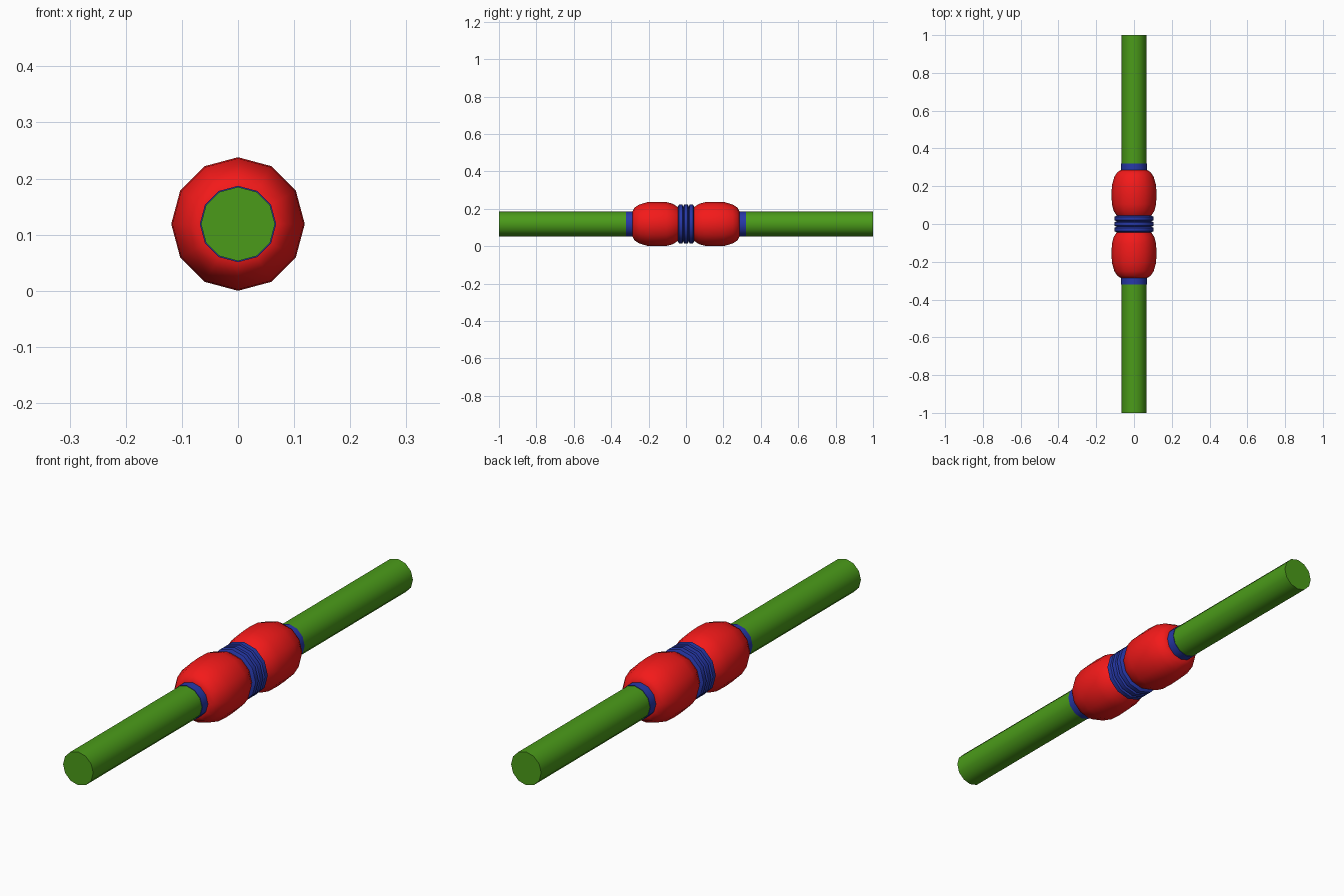
import bpy, math

if "Cube" in bpy.data.objects:
    bpy.data.objects.remove(bpy.data.objects["Cube"])

R = 0.119   # widest radius, also axis height
SIDES = 12


def material(name, color):
    m = bpy.data.materials.new(name)
    m.diffuse_color = (*color, 1)
    m.use_nodes = True
    m.node_tree.nodes["Principled BSDF"].inputs["Base Color"].default_value = m.diffuse_color
    return m


GREEN = material("green", (0.07, 0.33, 0.01))
RED = material("red", (0.9, 0.01, 0.01))
BLUE = material("blue", (0.02, 0.04, 0.4))


def lathe(name, profile, mat):
    """Revolve (y, radius) points around the lengthwise axis, capped at both ends."""
    verts, faces = [], []
    for y, r in profile:
        for i in range(SIDES):
            a = 2 * math.pi * i / SIDES
            verts.append((r * math.sin(a), y, R + r * math.cos(a)))
    for k in range(len(profile) - 1):
        for i in range(SIDES):
            j = (i + 1) % SIDES
            a, b = k * SIDES, (k + 1) * SIDES
            faces.append((a + i, b + i, b + j, a + j))
    last = (len(profile) - 1) * SIDES
    faces.append(tuple(range(SIDES)))
    faces.append(tuple(last + i for i in reversed(range(SIDES))))
    me = bpy.data.meshes.new(name)
    me.from_pydata(verts, [], faces)
    me.materials.append(mat)
    ob = bpy.data.objects.new(name, me)
    bpy.context.collection.objects.link(ob)
    bpy.context.view_layer.objects.active = ob
    ob.select_set(True)
    bpy.ops.object.shade_smooth_by_angle(angle=math.radians(40))
    ob.select_set(False)
    return ob


def ring_profile(y, half, r):
    """Rounded rim of a ring centred at y."""
    return [(y - half, r - 0.012), (y - half * 0.6, r), (y + half * 0.6, r), (y + half, r - 0.012)]


rod = [(0.30, 0.066), (1.0, 0.066)]
collar = [(0.27, 0.068), (0.32, 0.068)]
grip = [(0.03, 0.08), (0.045, 0.092), (0.07, 0.108), (0.105, 0.117), (0.155, R),
        (0.205, 0.117), (0.25, 0.104), (0.275, 0.088), (0.285, 0.07)]

# Rods, end collars and bulging grips, repeated on both sides
for side, s in (("front", -1), ("back", 1)):
    for part, prof, mat in (("rod", rod, GREEN), ("collar", collar, BLUE), ("grip", grip, RED)):
        pts = sorted((s * y, r) for y, r in prof)
        lathe(f"{side}_{part}", pts, mat)
    lathe(f"{side}_centre_ring", ring_profile(s * 0.029, 0.015, 0.104), BLUE)

# Middle ring between the two centre rings
lathe("middle_ring", ring_profile(0, 0.015, 0.104), BLUE)
